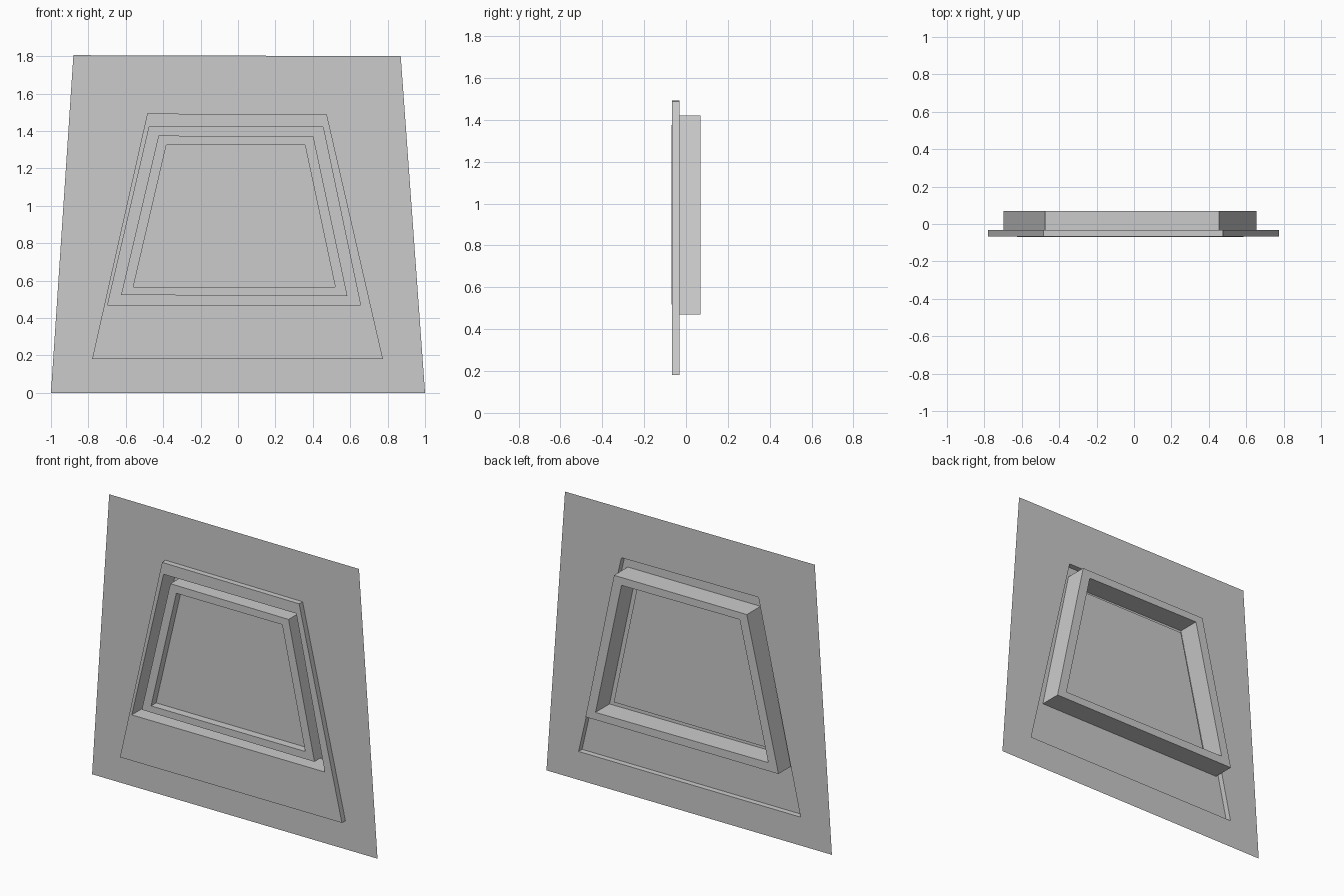
import bpy, bmesh

if "Cube" in bpy.data.objects:
    bpy.data.objects.remove(bpy.data.objects["Cube"])

# Nested outlines as (x, z): bottom left, bottom right, top right, top left
PANEL = [(-1.0, 0.0), (1.0, 0.0), (0.87, 1.80), (-0.88, 1.805)]
CASING = [(-0.78, 0.18), (0.775, 0.18), (0.475, 1.487), (-0.485, 1.493)]
FRAME = [(-0.697, 0.47), (0.655, 0.47), (0.455, 1.42), (-0.475, 1.42)]
SASH = [(-0.625, 0.523), (0.585, 0.517), (0.403, 1.37), (-0.425, 1.375)]
PANE = [(-0.56, 0.565), (0.52, 0.565), (0.358, 1.325), (-0.383, 1.325)]

# Depth levels along y
WALL_Y, CASING_Y, BACK_Y, SASH_Y, PANE_Y = -0.032, -0.067, 0.07, -0.07, -0.02


def stepped_sheet(name, steps, cap=False):
    """Open sheet running through successive (outline, y) loops."""
    bm = bmesh.new()
    loops = [[bm.verts.new((x, y, z)) for x, z in outline] for outline, y in steps]
    for a, b in zip(loops, loops[1:]):
        for i in range(4):
            j = (i + 1) % 4
            bm.faces.new((a[i], a[j], b[j], b[i]))
    if cap:
        bm.faces.new(loops[-1])
    mesh = bpy.data.meshes.new(name)
    bm.to_mesh(mesh)
    bm.free()
    obj = bpy.data.objects.new(name, mesh)
    bpy.context.collection.objects.link(obj)
    return obj


# Flat wall sheet around the window
stepped_sheet("wall_panel", [(PANEL, WALL_Y), (CASING, WALL_Y)])
# Casing standing proud of the wall
stepped_sheet("window_casing", [(CASING, WALL_Y), (CASING, CASING_Y), (FRAME, CASING_Y)])
# Deep channel between casing and sash
stepped_sheet("window_channel", [(FRAME, CASING_Y), (FRAME, BACK_Y), (SASH, BACK_Y), (SASH, SASH_Y)])
# Sash with the recessed pane
stepped_sheet("window_sash", [(SASH, SASH_Y), (PANE, SASH_Y), (PANE, PANE_Y)], cap=True)
